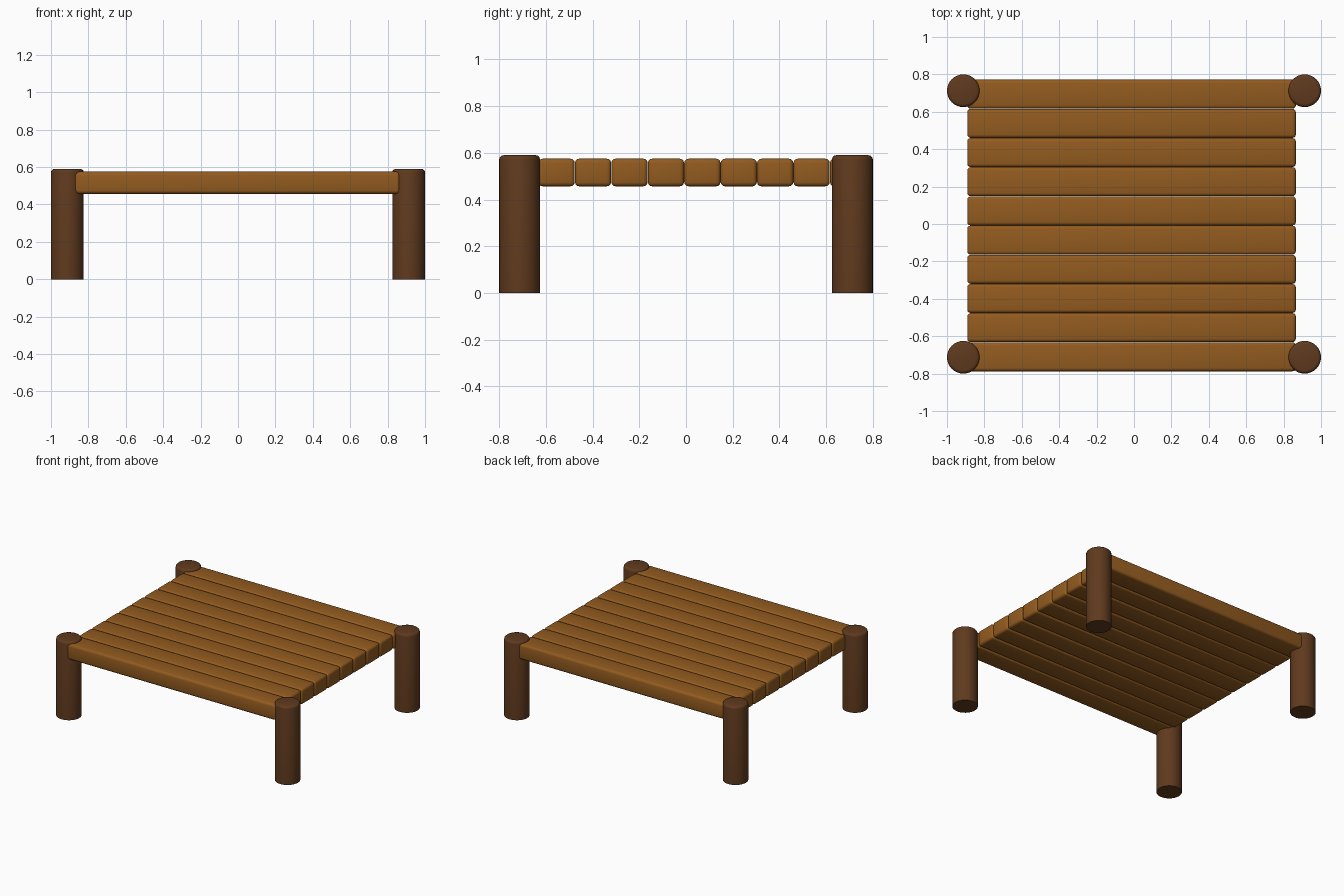
import bpy

if "Cube" in bpy.data.objects:
    bpy.data.objects.remove(bpy.data.objects["Cube"])


def material(name, color):
    m = bpy.data.materials.new(name)
    m.diffuse_color = color
    m.use_nodes = True
    m.node_tree.nodes["Principled BSDF"].inputs["Base Color"].default_value = m.diffuse_color
    return m


plank_wood = material("plank_wood", (0.29, 0.105, 0.014, 1))
post_wood = material("post_wood", (0.115, 0.042, 0.013, 1))


def finish(ob, name, mat):
    ob.name = name
    ob.data.materials.append(mat)
    bpy.ops.object.shade_smooth_by_angle(angle=0.6)


def bevel(ob, width, edges_only_top=False):
    mod = ob.modifiers.new("rounding", 'BEVEL')
    mod.width = width
    mod.segments = 3
    if edges_only_top:
        # mark only the top rim for rounding
        attr = ob.data.attributes.new("bevel_weight_edge", 'FLOAT', 'EDGE')
        for e in ob.data.edges:
            top = all(ob.data.vertices[v].co.z > 0 for v in e.vertices)
            attr.data[e.index].value = 1.0 if top else 0.0
        mod.limit_method = 'WEIGHT'
    bpy.ops.object.modifier_apply(modifier=mod.name)


# Deck: ten rounded planks side by side
COUNT, PITCH, MID_Y = 10, 0.156, -0.008
for i in range(COUNT):
    y = MID_Y + (i - (COUNT - 1) / 2) * PITCH
    bpy.ops.mesh.primitive_cube_add(size=1, location=(-0.013, y, 0.516))
    ob = bpy.context.object
    ob.scale = (1.757, PITCH - 0.001, 0.118)
    bpy.ops.object.transform_apply(location=False, rotation=False, scale=True)
    bevel(ob, 0.018)
    finish(ob, f"deck_plank_{i + 1}", plank_wood)

# Corner posts: round, softened top rim, flat foot
HEIGHT, RADIUS = 0.59, 0.0875
for sy, row in ((-1, "front"), (1, "back")):
    for sx, side in ((-1, "left"), (1, "right")):
        bpy.ops.mesh.primitive_cylinder_add(
            vertices=32, radius=RADIUS, depth=HEIGHT,
            location=(sx * 0.9125, sy * 0.7125, HEIGHT / 2))
        ob = bpy.context.object
        bevel(ob, 0.018, edges_only_top=True)
        finish(ob, f"{row}_{side}_post", post_wood)
